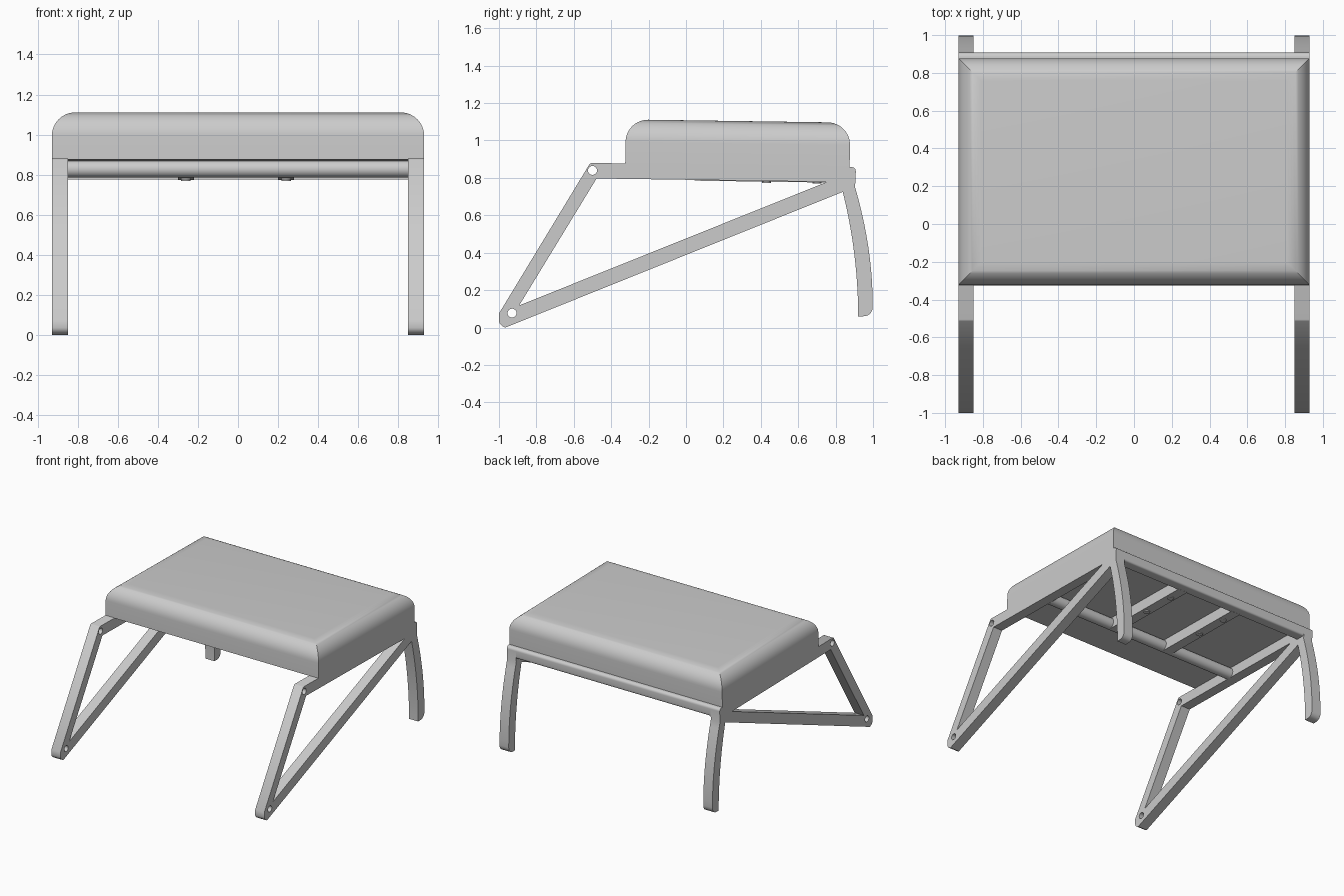
import bpy, bmesh
from math import sin, cos, pi, radians

cube = bpy.data.objects.get("Cube")
if cube:
    bpy.data.objects.remove(cube, do_unlink=True)

grey = bpy.data.materials.new("plain grey")
grey.use_nodes = True
grey.diffuse_color = (0.6, 0.6, 0.6, 1)
grey.node_tree.nodes["Principled BSDF"].inputs["Base Color"].default_value = (0.6, 0.6, 0.6, 1)

TILT = -0.0145  # slight backward slope of the seat


def finish(obj):
    obj.data.materials.clear()
    obj.data.materials.append(grey)
    bpy.ops.object.select_all(action="DESELECT")
    obj.select_set(True)
    bpy.context.view_layer.objects.active = obj
    if obj.type == "CURVE":
        bpy.ops.object.convert(target="MESH")
        obj = bpy.context.view_layer.objects.active
    bpy.ops.object.shade_smooth_by_angle(angle=radians(35))
    return obj


def circle(y, z, r, n=20):
    return [(y + r * cos(2 * pi * i / n), z + r * sin(2 * pi * i / n)) for i in range(n)]


def bezier(a, b, c, n=10):
    """Points of a quadratic curve from a to c, pulled toward b."""
    return [tuple((1 - t) ** 2 * p + 2 * t * (1 - t) * q + t * t * r for p, q, r in zip(a, b, c))
            for t in (i / n for i in range(n + 1))]


def extrude_profile(name, loops, x, half_width):
    """Extrude outlines in the side plane along x; inner loops become holes."""
    curve = bpy.data.curves.new(name, "CURVE")
    curve.dimensions = "2D"
    curve.fill_mode = "BOTH"
    curve.extrude = half_width
    for loop in loops:
        spline = curve.splines.new("POLY")
        spline.points.add(len(loop) - 1)
        for point, (y, z) in zip(spline.points, loop):
            point.co = (y, z, 0, 1)
        spline.use_cyclic_u = True
    obj = bpy.data.objects.new(name, curve)
    obj.rotation_euler = (pi / 2, 0, pi / 2)
    obj.location.x = x
    bpy.context.collection.objects.link(obj)
    return finish(obj)


# Side frames: rail, front arm, diagonal strut and curved rear leg
outline = [(-0.515, 0.875), (-0.505, 0.88), (0.875, 0.858)]
outline += bezier((0.885, 0.858), (0.907, 0.855), (0.908, 0.835), 6)
outline += bezier((0.904, 0.75), (1.0, 0.42), (0.998, 0.11), 14)
outline += bezier((0.996, 0.095), (0.985, 0.06), (0.945, 0.06), 6)
outline += [(0.92, 0.06)]
outline += bezier((0.92, 0.12), (0.912, 0.43), (0.838, 0.725), 14)
outline += [(-0.958, 0.003)]
outline += bezier((-0.966, 0.0), (-0.998, 0.012), (-1.0, 0.035), 5)
outline += [(-1.0, 0.075)]
opening = [(-0.478, 0.797), (0.755, 0.779), (-0.892, 0.118)]
loops = [outline, opening, circle(-0.93, 0.077, 0.024), circle(-0.5, 0.84, 0.024)]
for side, x in (("left", 0.89), ("right", -0.89)):
    extrude_profile(side + "_frame", loops, x, 0.04)

# Cross members between the frames
extrude_profile("front_cross_tube", [circle(0.06, 0.828, 0.043, 28)], 0, 0.852)
beam = [(0.83, 0.775), (0.83, 0.862), (0.875, 0.858)]
beam += bezier((0.885, 0.858), (0.907, 0.855), (0.908, 0.835), 6)
beam += bezier((0.906, 0.795), (0.906, 0.776), (0.89, 0.775), 5)
extrude_profile("rear_cross_beam", [beam], 0, 0.852)

# Slats under the seat, each with two bolts
for side, x in (("left", 0.24), ("right", -0.26)):
    slat = [(0.06, 0.785), (0.84, 0.774), (0.84, 0.865), (0.06, 0.875)]
    extrude_profile(side + "_slat", [slat], x, 0.04)
    for place, y, z in (("front", 0.43, 0.779), ("rear", 0.7, 0.775)):
        bpy.ops.mesh.primitive_cylinder_add(vertices=16, radius=0.024, depth=0.012, location=(x, y, z))
        bolt = bpy.context.object
        bolt.name = f"{side}_{place}_bolt"
        finish(bolt)

# Cushion: straight walls, quarter-round shoulders with mitred corners
WIDTH, DEPTH, HEIGHT, RADIUS, STEPS = 0.93, 0.6, 0.238, 0.12, 12
levels = [(0, 0)]
for i in range(STEPS + 1):
    a = pi / 2 * i / STEPS
    levels.append((RADIUS * (1 - cos(a)), HEIGHT - RADIUS + RADIUS * sin(a)))
bm = bmesh.new()
rings = [[bm.verts.new((sx * (WIDTH - inset), sy * (DEPTH - inset), z))
          for sx, sy in ((-1, -1), (1, -1), (1, 1), (-1, 1))] for inset, z in levels]
bm.faces.new(rings[0][::-1])
bm.faces.new(rings[-1])
for low, high in zip(rings, rings[1:]):
    for i in range(4):
        j = (i + 1) % 4
        bm.faces.new((low[i], low[j], high[j], high[i]))
mesh = bpy.data.meshes.new("cushion")
bm.to_mesh(mesh)
bm.free()
cushion = bpy.data.objects.new("cushion", mesh)
cushion.location = (0, 0.275, 0.866)
cushion.rotation_euler.x = TILT
bpy.context.collection.objects.link(cushion)
finish(cushion)
